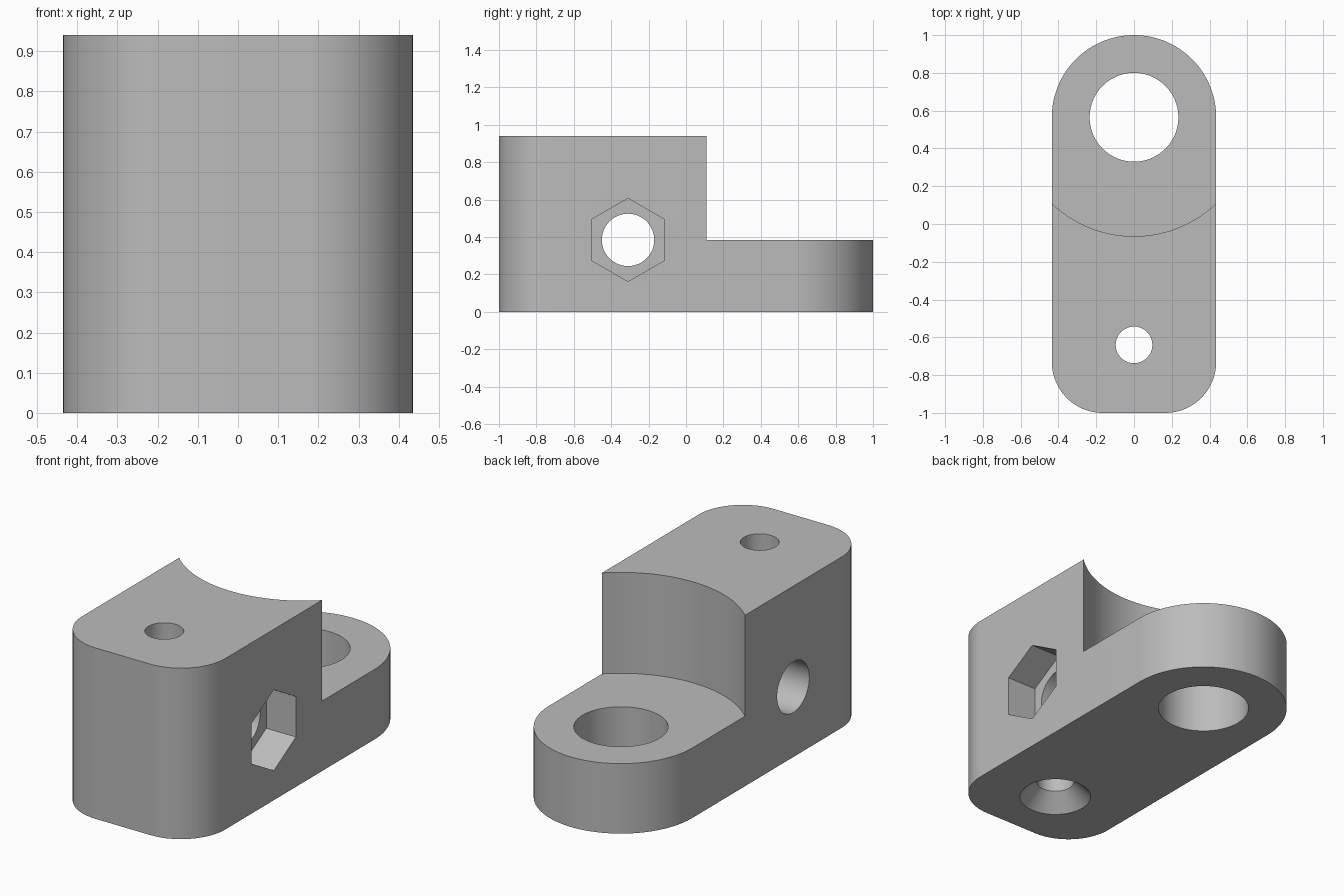
import bpy
import bmesh
from math import radians, cos, sin, pi

HALF_W, BACK_Y, CORNER = 0.435, 0.565, 0.27
HEIGHT, STEP = 0.94, 0.385

cube = bpy.data.objects.get("Cube")
if cube:
    bpy.data.objects.remove(cube, do_unlink=True)

grey = bpy.data.materials.new("plain grey")
grey.use_nodes = True
grey.diffuse_color = (0.5, 0.5, 0.5, 1)
grey.node_tree.nodes["Principled BSDF"].inputs["Base Color"].default_value = grey.diffuse_color


def arc(cx, cy, r, start, end, steps):
    """Points along an arc, angles in degrees."""
    angles = [radians(start + (end - start) * i / steps) for i in range(steps + 1)]
    return [(cx + r * cos(a), cy + r * sin(a)) for a in angles]


def cutter(name, sides, r1, r2, depth, location, rotation=(0, 0, 0)):
    bpy.ops.mesh.primitive_cone_add(vertices=sides, radius1=r1, radius2=r2, depth=depth,
                                    location=location, rotation=rotation)
    ob = bpy.context.object
    ob.name = name
    ob.hide_render = True
    return ob


# Block outline: round back end, two rounded front corners
inner = HALF_W - CORNER
outline = (arc(0, BACK_Y, HALF_W, 0, 180, 64)
           + arc(-inner, CORNER - 1, CORNER, 180, 270, 32)
           + arc(inner, CORNER - 1, CORNER, 270, 360, 32))
bm = bmesh.new()
base = bm.faces.new([bm.verts.new((x, y, 0)) for x, y in outline])
top = bmesh.ops.extrude_face_region(bm, geom=[base])
bmesh.ops.translate(bm, vec=(0, 0, HEIGHT),
                    verts=[v for v in top["geom"] if isinstance(v, bmesh.types.BMVert)])
bmesh.ops.recalc_face_normals(bm, faces=bm.faces)
mesh = bpy.data.meshes.new("clamp_block")
bm.to_mesh(mesh)
bm.free()
mesh.materials.append(grey)
block = bpy.data.objects.new("clamp_block", mesh)
bpy.context.collection.objects.link(block)

# Cutters: curved step, upright holes with countersink, cross hole with nut pocket
SIDE_Y, SIDE_Z, POCKET = -0.31, 0.385, 0.18
cutters = [
    cutter("step_cutter", 128, 0.63, 0.63, 1, (0, BACK_Y, STEP + 0.5)),
    cutter("pivot_hole_cutter", 96, 0.235, 0.235, 3, (0, BACK_Y, 0)),
    cutter("screw_hole_cutter", 64, 0.097, 0.097, 3, (0, -0.64, 0)),
    cutter("countersink_cutter", 64, 0.234, 0.018, 0.22, (0, -0.64, 0.06)),
    cutter("cross_hole_cutter", 64, 0.14, 0.14, 3, (0, SIDE_Y, SIDE_Z), (0, pi / 2, 0)),
    cutter("nut_pocket_cutter", 6, 0.222, 0.222, 1,
           (HALF_W - POCKET + 0.5, SIDE_Y, SIDE_Z), (0, pi / 2, 0)),
]

# Point the nut pocket upward: its corners must lie on the vertical axis
pocket = cutters[-1]
highest = max((pocket.rotation_euler.to_matrix() @ v.co).z for v in pocket.data.vertices)
if highest < 0.21:
    for v in pocket.data.vertices:
        x, y = v.co.x, v.co.y
        v.co.x, v.co.y = -y, x

bpy.ops.object.select_all(action='DESELECT')
block.select_set(True)
bpy.context.view_layer.objects.active = block
for c in cutters:
    mod = block.modifiers.new(c.name, 'BOOLEAN')
    mod.operation = 'DIFFERENCE'
    mod.solver = 'EXACT'
    mod.object = c
    bpy.ops.object.modifier_apply(modifier=mod.name)
for c in cutters:
    bpy.data.objects.remove(c, do_unlink=True)

bpy.ops.object.shade_smooth_by_angle(angle=radians(25))
